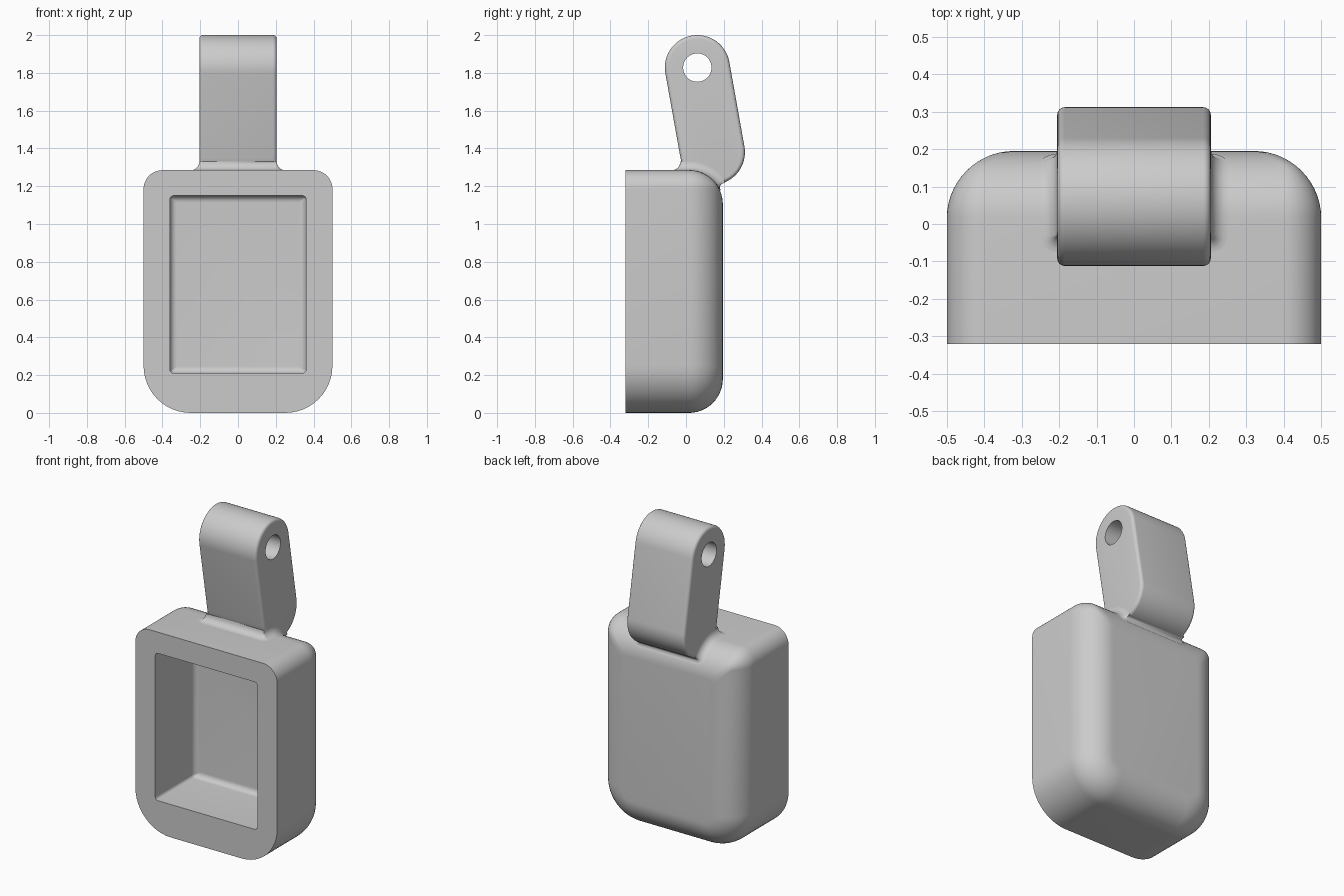
import bpy
import bmesh
from math import sin, cos, pi, radians
from mathutils import Vector

if "Cube" in bpy.data.objects:
    bpy.data.objects.remove(bpy.data.objects["Cube"], do_unlink=True)

grey = bpy.data.materials.new("plain_grey")
grey.use_nodes = True
grey.diffuse_color = (0.6, 0.6, 0.6, 1)
grey.node_tree.nodes["Principled BSDF"].inputs["Base Color"].default_value = (0.6, 0.6, 0.6, 1)


def loft(name, rings, closed):
    """Skin equal-length rings; join the ends or cap them."""
    bm = bmesh.new()
    loops = [[bm.verts.new(p) for p in ring] for ring in rings]
    n = len(loops[0])
    pairs = list(zip(loops, loops[1:]))
    if closed:
        pairs.append((loops[-1], loops[0]))
    for a, b in pairs:
        for i in range(n):
            j = (i + 1) % n
            bm.faces.new((a[i], a[j], b[j], b[i]))
    if not closed:
        bm.faces.new(loops[0])
        bm.faces.new(loops[-1])
    bmesh.ops.remove_doubles(bm, verts=bm.verts, dist=0.00001)
    bmesh.ops.recalc_face_normals(bm, faces=bm.faces)
    mesh = bpy.data.meshes.new(name)
    bm.to_mesh(mesh)
    bm.free()
    mesh.materials.append(grey)
    obj = bpy.data.objects.new(name, mesh)
    bpy.context.collection.objects.link(obj)
    bpy.ops.object.select_all(action="DESELECT")
    obj.select_set(True)
    bpy.context.view_layer.objects.active = obj
    bpy.ops.object.shade_smooth_by_angle(angle=radians(35))
    return obj


def rounded_rect(y, half_w, low, high, r_top, r_low, inset=0.0, r_min=0.002):
    """Rounded rectangle facing the front, shrunk evenly by inset."""
    points = []
    w, low, high = half_w - inset, low + inset, high - inset
    for quarter, (sx, top) in enumerate([(1, True), (-1, True), (-1, False), (1, False)]):
        r = max((r_top if top else r_low) - inset, r_min)
        cx, cz = sx * (w - r), high - r if top else low + r
        for k in range(13):
            t = (quarter + k / 12) * pi / 2
            points.append((cx + r * cos(t), y, cz + r * sin(t)))
    return points


# Body: pocket from its floor outwards, front rim, then the rounded back
FRONT, BACK, TOP, ROUND = -0.32, 0.195, 1.285, 0.18
POCKET_BACK, POCKET_ROUND = 0.08, 0.035
rings = []
for k in range(9):
    t = k / 8 * pi / 2
    rings.append(rounded_rect(POCKET_BACK - POCKET_ROUND * (1 - cos(t)), 0.36, 0.21, 1.15,
                              0.02, 0.02, POCKET_ROUND * (1 - sin(t))))
rings.append(rounded_rect(FRONT, 0.36, 0.21, 1.15, 0.02, 0.02))
rings.append(rounded_rect(FRONT, 0.5, 0, TOP, 0.1, 0.25))
for k in range(15):
    t = k / 14 * pi / 2
    rings.append(rounded_rect(BACK - ROUND * (1 - sin(t)), 0.5, 0, TOP, 0.1, 0.25,
                              ROUND * (1 - cos(t)), 0.03))
loft("body", rings, False)

# Hanging lug: tilted stadium with softened edges and a cross hole
HALF, LUG_R, EDGE = 0.205, 0.172, 0.02
EYE, HEEL = Vector((0.06, 1.828)), Vector((0.14, 1.38))
TILT = radians(10)
ARC = 32


def stadium(x, r, low_centre):
    points = []
    for centre, start in ((EYE, 0), (low_centre, pi)):
        for k in range(ARC + 1):
            t = start + TILT + k / ARC * pi
            points.append((x, centre.x + r * cos(t), centre.y + r * sin(t)))
    return points


rings = [stadium(-HALF, 0.075, EYE)]
for side in (-1, 1):
    for k in range(7):
        t = (k if side < 0 else 6 - k) / 6 * pi / 2
        rings.append(stadium(side * (HALF - EDGE * (1 - cos(t))) if side > 0 else
                             -(HALF - EDGE * (1 - cos(t))),
                             LUG_R - EDGE * (1 - sin(t)), HEEL))
rings.append(stadium(HALF, 0.075, EYE))
loft("hanging_lug", rings, True)

# Fillet collar where the lug meets the body: (point, along body, along lug)
up, ahead, out = Vector((0, 0, 1)), Vector((0, -1, 0)), Vector((1, 0, 0))
frames = []
front_corner = Vector((HALF, -0.03, TOP))
for k in range(7):
    t = k / 6 * pi / 2
    frames.append((front_corner, ahead * cos(t) + out * sin(t), up))
for k in range(13):
    phi = k / 12 * radians(54)
    normal = Vector((0, sin(phi), cos(phi)))
    frames.append((Vector((HALF, BACK - ROUND, TOP - ROUND)) + normal * ROUND, out, normal))
corner, _, normal = frames[-1]
down_back = Vector((0, normal.z, -normal.y))
lug_tangent = Vector((0, 0.98, 0.15))
for k in range(1, 7):
    t = k / 6 * pi / 2
    frames.append((corner, out * cos(t) + down_back * sin(t),
                   normal.lerp(lug_tangent, k / 6).normalized()))


def mirrored(v):
    return Vector((-v.x, v.y, v.z))


frames += [tuple(mirrored(v) for v in f) for f in reversed(frames)]
FILLET = 0.045
sections = []
for p, a, b in frames:
    section = [p - (a + b) * 0.015]
    for k in range(9):
        t = k / 8 * pi / 2
        section.append(p + FILLET * (a * (1 - sin(t)) + b * (1 - cos(t))))
    sections.append(section)
loft("lug_fillet", sections, True)
